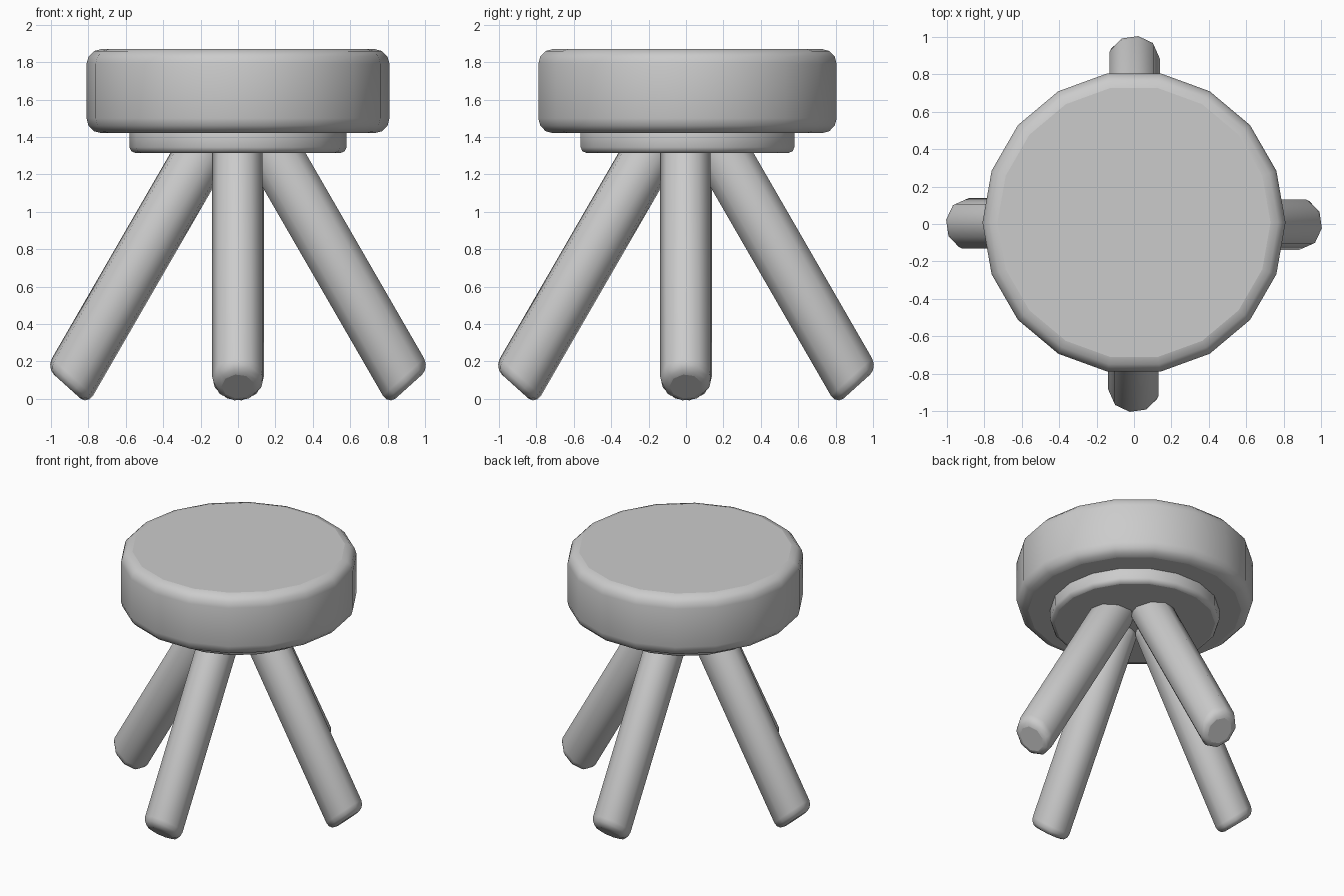
import bpy, bmesh, math
from mathutils import Matrix, Vector

if "Cube" in bpy.data.objects:
    bpy.data.objects.remove(bpy.data.objects["Cube"])


def rounded_post(name, sides, radius, z0, z1, bevel, segs, phase=0.0, matrix=Matrix()):
    """Polygonal cylinder with rounded rims: smooth sides, flat end caps."""
    arc = [math.radians(90) * i / segs for i in range(segs + 1)]
    inner = radius - bevel
    profile = [(inner + bevel * math.sin(a), z0 + bevel * (1 - math.cos(a))) for a in arc]
    profile += [(r, z0 + z1 - z) for r, z in reversed(profile)]
    bm = bmesh.new()
    rings = []
    for r, z in profile:
        ring = []
        for i in range(sides):
            t = phase + math.tau * i / sides
            ring.append(bm.verts.new((r * math.cos(t), r * math.sin(t), z)))
        rings.append(ring)
    for lower, upper in zip(rings, rings[1:]):
        for i in range(sides):
            j = (i + 1) % sides
            bm.faces.new((lower[i], lower[j], upper[j], upper[i])).smooth = True
    bm.faces.new(rings[0][::-1])
    bm.faces.new(rings[-1])
    bm.transform(matrix)
    mesh = bpy.data.meshes.new(name)
    bm.to_mesh(mesh)
    bm.free()
    obj = bpy.data.objects.new(name, mesh)
    bpy.context.collection.objects.link(obj)
    return obj


# Thick round seat and the smaller disc beneath it
offset = Matrix.Translation((0, 0.008, 0))
rounded_post("seat", 18, 0.81, 1.42, 1.87, 0.08, 3, matrix=offset)
rounded_post("under_seat_disc", 18, 0.58, 1.315, 1.46, 0.03, 2, matrix=offset)

# Four splayed legs: tilted, then stretched upwards so the feet are slightly skewed
stretch = 1.25
foot = Vector((0.914, 0, 0.066 / stretch))
top = Vector((0.144, 0, 1.40 / stretch))
axis = top - foot
tilt = Matrix.Rotation(math.atan2(axis.x, axis.z), 4, 'Y')
place = Matrix.Diagonal((1, 1, stretch, 1)) @ Matrix.Translation(foot) @ tilt
for k, side in enumerate(("right", "back", "left", "front")):
    spin = Matrix.Rotation(math.radians(90 * k), 4, 'Z')
    rounded_post(side + "_leg", 9, 0.138, 0, axis.length, 0.05, 3,
                 phase=math.radians(-90), matrix=spin @ place)
